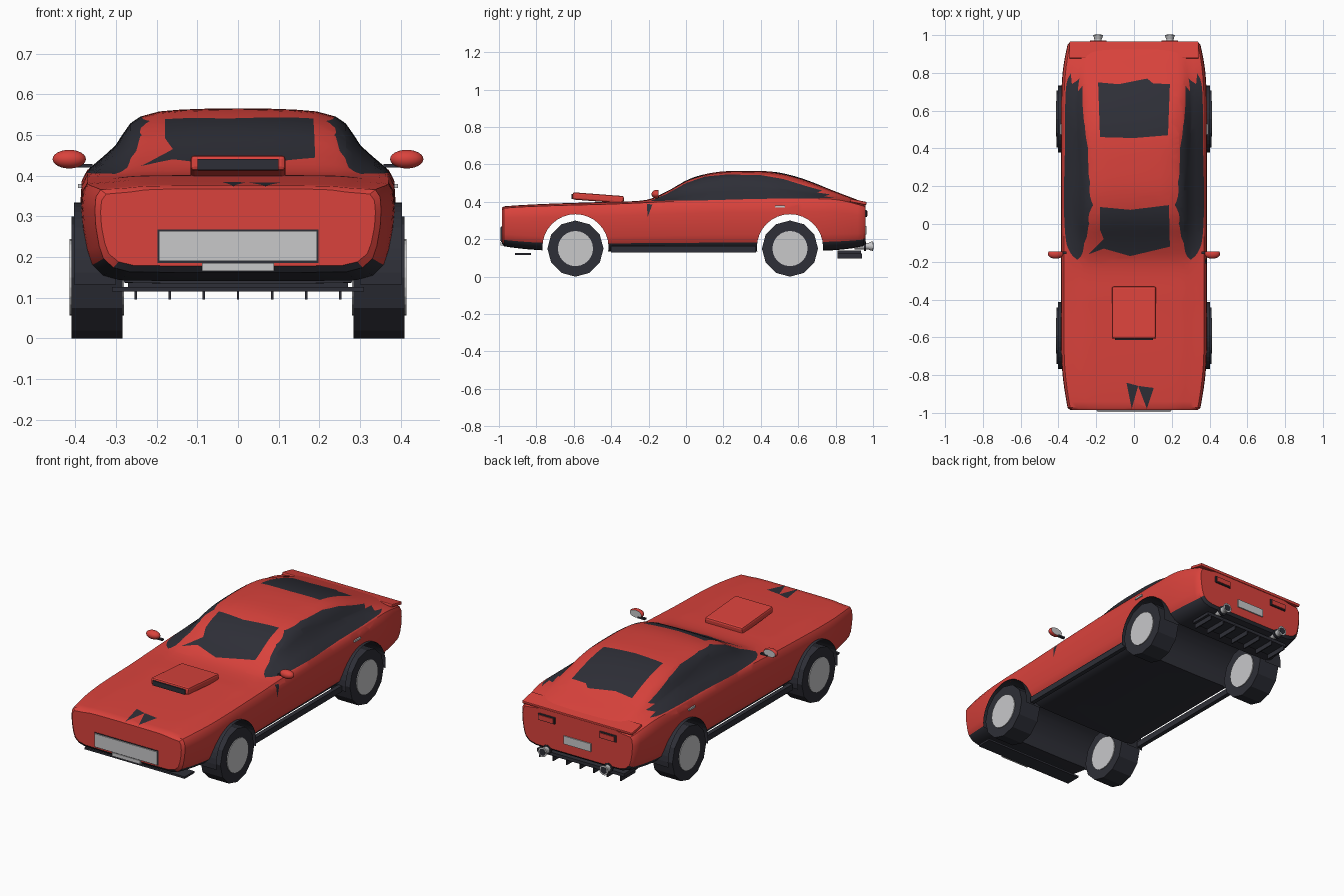
import bpy, bmesh, math
from mathutils import Vector, Matrix

if "Cube" in bpy.data.objects:
    bpy.data.objects.remove(bpy.data.objects["Cube"], do_unlink=True)


def material(name, rgb):
    m = bpy.data.materials.new(name)
    m.use_nodes = True
    m.diffuse_color = (*rgb, 1)
    m.node_tree.nodes["Principled BSDF"].inputs["Base Color"].default_value = (*rgb, 1)
    return m


RED = material("red paint", (0.7, 0.055, 0.045))
DARK = material("dark trim", (0.027, 0.028, 0.038))
GREY = material("light grey metal", (0.58, 0.58, 0.59))


def finish(name, bm, *mats):
    bmesh.ops.recalc_face_normals(bm, faces=bm.faces)
    mesh = bpy.data.meshes.new(name)
    bm.to_mesh(mesh)
    bm.free()
    ob = bpy.data.objects.new(name, mesh)
    bpy.context.collection.objects.link(ob)
    for m in mats:
        mesh.materials.append(m)
    return ob


def smooth(ob, angle=35):
    bpy.ops.object.select_all(action='DESELECT')
    ob.select_set(True)
    bpy.context.view_layer.objects.active = ob
    bpy.ops.object.shade_smooth_by_angle(angle=math.radians(angle))


def box(name, lo, hi, mat, bevel=0, tilt=0):
    lo, hi = Vector(lo), Vector(hi)
    bm = bmesh.new()
    bmesh.ops.create_cube(bm, size=1, matrix=Matrix.Diagonal((*(hi - lo), 1)))
    if bevel:
        bmesh.ops.bevel(bm, geom=bm.edges[:], offset=bevel, segments=2, affect='EDGES', profile=0.5)
    bm.transform(Matrix.Translation((lo + hi) / 2) @ Matrix.Rotation(tilt, 4, 'X'))
    return finish(name, bm, mat)


def tube(name, centre, axis, length, r1, r2, mat, sides, caps=True):
    turn = Matrix.Rotation(math.pi / 2, 4, 'Y') if axis == 'X' else Matrix.Rotation(-math.pi / 2, 4, 'X')
    bm = bmesh.new()
    bmesh.ops.create_cone(bm, cap_ends=caps, segments=sides, radius1=r1, radius2=r2, depth=length,
                          matrix=Matrix.Translation(centre) @ turn)
    return finish(name, bm, mat)


# Body stations: y, half width, floor, shoulder height, centre-line height
STATIONS = [(-.985, .338, .178, .355, .368), (-.972, .352, .162, .366, .376),
            (-.75, .382, .14, .378, .389), (-.4, .386, .135, .388, .401),
            (-.21, .387, .135, .396, .411), (-.1, .387, .135, .401, .457),
            (.02, .387, .135, .405, .523), (.15, .387, .135, .41, .557),
            (.3, .387, .135, .41, .566), (.48, .387, .135, .412, .559),
            (.62, .386, .137, .414, .525), (.8, .378, .142, .412, .455),
            (.948, .352, .162, .378, .398), (.96, .34, .175, .37, .388)]
# Half section: width fraction, height fraction (0-1 lower body, 1-2 cabin)
SECTION = [(0, 0), (.4, 0), (.76, .01), (.87, .06), (.94, .17), (.97, .32), (.993, .55), (1, .75),
           (.993, .91), (.96, 1), (.92, 1.1), (.85, 1.25), (.78, 1.41), (.73, 1.6), (.685, 1.76),
           (.62, 1.87), (.5, 1.95), (.36, 1.98), (.18, 1.995), (0, 2)]


def slope(i, k):
    a, b = STATIONS[max(i - 1, 0)], STATIONS[min(i + 1, len(STATIONS) - 1)]
    return (b[k] - a[k]) / (b[0] - a[0])


def stations():
    for i in range(len(STATIONS) - 1):
        p, q = STATIONS[i], STATIONS[i + 1]
        d = q[0] - p[0]
        n = max(1, round(d / .03))
        for j in range(n):
            u = j / n
            yield [p[0] + d * u] + [
                p[k] * (1 + 2 * u) * (1 - u) ** 2 + q[k] * u * u * (3 - 2 * u)
                + d * u * (1 - u) * (slope(i, k) * (1 - u) - slope(i + 1, k) * u) for k in range(1, 5)]
    yield STATIONS[-1]


def inside(poly, u, v):
    hit = False
    for (a, b), (c, d) in zip(poly, poly[1:] + poly[:1]):
        if (b > v) != (d > v) and u < a + (v - b) * (c - a) / (d - b):
            hit = not hit
    return hit


def paint(bm, poly, axes, zone, index=1):
    """Cut a polygon into the skin, then colour the faces inside it."""
    i, j = axes
    lo = [min(p[k] for p in poly) - .04 for k in (0, 1)]
    hi = [max(p[k] for p in poly) + .04 for k in (0, 1)]

    def region():
        out = []
        for f in bm.faces:
            c = f.calc_center_median()
            if zone(c) and lo[0] < c[i] < hi[0] and lo[1] < c[j] < hi[1]:
                out.append(f)
        return out
    for a, b in zip(poly, poly[1:] + poly[:1]):
        co, no = Vector((0, 0, 0)), Vector((0, 0, 0))
        co[i], co[j] = a
        no[i], no[j] = b[1] - a[1], a[0] - b[0]
        faces = region()
        geom = faces + list({e for f in faces for e in f.edges}) + list({v for f in faces for v in f.verts})
        bmesh.ops.bisect_plane(bm, geom=geom, dist=1e-5, plane_co=co, plane_no=no.normalized())
    for f in region():
        c = f.calc_center_median()
        if inside(poly, c[i], c[j]):
            f.material_index = index


# Lofted body shell
bm = bmesh.new()
rings = []
for y, w, floor, mid, top in stations():
    half = [(w * fx, floor + (mid - floor) * fz if fz <= 1 else mid + (top - mid) * (fz - 1)) for fx, fz in SECTION]
    loop = half + [(-x, z) for x, z in half[-2:0:-1]]
    rings.append([bm.verts.new((x, y, z)) for x, z in loop])
for r, s in zip(rings, rings[1:]):
    for k in range(len(r)):
        m = (k + 1) % len(r)
        bm.faces.new((r[k], r[m], s[m], s[k]))
bm.faces.new(rings[0])
bm.faces.new(rings[-1][::-1])

# Glass and dark bonnet marks
windscreen = [(-.18, .09), (-.02, .075), (.185, .1), (.19, -.12), (-.02, -.17), (-.16, -.13),
              (-.24, -.16), (-.16, -.08), (-.18, -.03)]
rear_glass = [(-.19, .75), (-.08, .74), (.07, .77), (.1, .745), (.19, .74), (.18, .47), (0, .455), (-.18, .46)]
side_glass = [(-.19, .405), (-.1, .444), (0, .5), (.1, .535), (.22, .546), (.4, .543), (.52, .522),
              (.65, .482), (.73, .46), (.7, .45), (.77, .44), (.74, .43), (.8, .42), (.38, .416), (.1, .408)]
for shape in (windscreen, rear_glass):
    paint(bm, shape, (0, 1), lambda c: c.z > .39)
for side in (-1, 1):
    paint(bm, side_glass, (1, 2), lambda c: c.x * side > .2)
paint(bm, [(-.21, .39), (-.18, .385), (-.205, .32)], (1, 2), lambda c: c.x > .3)
for mark in ([(-.04, -.84), (.022, -.857), (-.012, -.978)], [(.022, -.857), (.105, -.868), (.068, -.978)]):
    paint(bm, mark, (0, 1), lambda c: c.z > .36)
body = finish("body_shell", bm, RED, DARK)

# Wheel tunnels through the body
AXLES, ARCH_Z, ARCH_R = (-.591, .556), .157, .177
for y in AXLES:
    cutter = tube("arch_cutter", (0, y, ARCH_Z), 'X', 1.2, ARCH_R, ARCH_R, DARK, 32)
    cutter.hide_render = True
    mod = body.modifiers.new("arch", 'BOOLEAN')
    mod.operation, mod.solver, mod.object = 'DIFFERENCE', 'EXACT', cutter
    bpy.context.view_layer.objects.active = body
    bpy.ops.object.modifier_apply(modifier=mod.name)
    bpy.data.objects.remove(cutter, do_unlink=True)
bm = bmesh.new()
bm.from_mesh(body.data)
for f in bm.faces:
    tunnel = any(all(abs(math.hypot(v.co.y - y, v.co.z - ARCH_Z) - ARCH_R) < .003 for v in f.verts) for y in AXLES)
    if tunnel and abs(f.normal.x) < .3 or f.normal.z < -.45 and f.calc_center_median().z < .25:
        f.material_index = 1
bm.to_mesh(body.data)
bm.free()
smooth(body)

# Arch liners and wheels
for end, y in zip(("front", "rear"), AXLES):
    for side, s in (("left", 1), ("right", -1)):
        bm = bmesh.new()
        arc = [math.radians(-8 + 196 * k / 20) for k in range(21)]
        rows = [[bm.verts.new((s * x, y + ARCH_R * math.cos(a), ARCH_Z + ARCH_R * math.sin(a))) for a in arc]
                for x in (.3, .403)]
        for k in range(20):
            bm.faces.new((rows[0][k], rows[0][k + 1], rows[1][k + 1], rows[1][k]))
        finish(f"{end}_{side}_arch_liner", bm, DARK)
        tube(f"{end}_{side}_tyre", (s * .347, y, .15), 'X', .125, .15, .15, DARK, 12)
        tube(f"{end}_{side}_hub", (s * .347, y, .15), 'X', .134, .094, .094, GREY, 24)

# Bonnet scoop
box("bonnet_scoop", (-.117, -.607, .402), (.117, -.332, .441), RED, .01, -.075)
box("scoop_opening", (-.1, -.613, .414), (.1, -.604, .441), DARK)

# Front plates and splitter
box("front_panel_frame", (-.198, -.988, .186), (.198, -.98, .268), DARK)
box("front_panel", (-.194, -.994, .19), (.194, -.985, .264), GREY)
box("front_lower_plate", (-.088, -.992, .166), (.088, -.97, .186), GREY)
box("front_splitter", (-.31, -.915, .115), (.31, -.83, .126), DARK)

# Rear spoiler, plate and diffuser
box("rear_spoiler", (-.342, .876, .391), (.342, .966, .408), RED, .005, -.2)
box("rear_plate", (-.085, .955, .225), (.085, .966, .27), GREY)
box("diffuser", (-.27, .81, .122), (.27, .935, .14), DARK)
for k in range(-3, 4):
    box("diffuser_fin", (k * .084 - .003, .81, .096), (k * .084 + .003, .94, .125), DARK)

# Paired parts
for side, s in (("left", 1), ("right", -1)):
    x = s * .19
    box(f"{side}_lamp_frame", (x - .052, .95, .318), (x + .052, .967, .356), DARK, .003)
    box(f"{side}_tail_lamp", (x - .044, .95, .324), (x + .044, .971, .35), RED)
    pipe = tube(f"{side}_exhaust", (x, .95, .163), 'Y', .1, .018, .018, GREY, 16)
    tip = tube(f"{side}_exhaust_tip", (x, .99, .163), 'Y', .022, .02, .027, GREY, 16)
    tube(f"{side}_exhaust_bore", (x, .9995, .163), 'Y', .005, .019, .019, DARK, 16)
    tube(f"{side}_exhaust_collar", (x, .957, .163), 'Y', .012, .026, .026, DARK, 16)
    smooth(pipe)
    smooth(tip)
    box(f"{side}_sill", (s * .37 - .012, -.4, .13), (s * .37 + .012, .375, .163), DARK)
    box(f"{side}_door_handle", (s * .387 - .006, .475, .37), (s * .387 + .006, .53, .38), GREY)
    box(f"{side}_mirror_arm", (s * .38 - .022, -.16, .42), (s * .38 + .022, -.145, .429), DARK)
    bm = bmesh.new()
    bmesh.ops.create_uvsphere(bm, u_segments=20, v_segments=12, radius=1, matrix=Matrix.Translation(
        (s * .415, -.158, .441)) @ Matrix.Diagonal((.041, .026, .023, 1)))
    bmesh.ops.bisect_plane(bm, geom=bm.verts[:] + bm.edges[:] + bm.faces[:], plane_co=(0, -.146, 0),
                           plane_no=(0, 1, 0), clear_outer=True)
    rim = [e for e in bm.edges if e.is_boundary]
    for f in bmesh.ops.holes_fill(bm, edges=rim, sides=0)["faces"]:
        f.material_index = 1
    smooth(finish(f"{side}_mirror", bm, RED, GREY))
